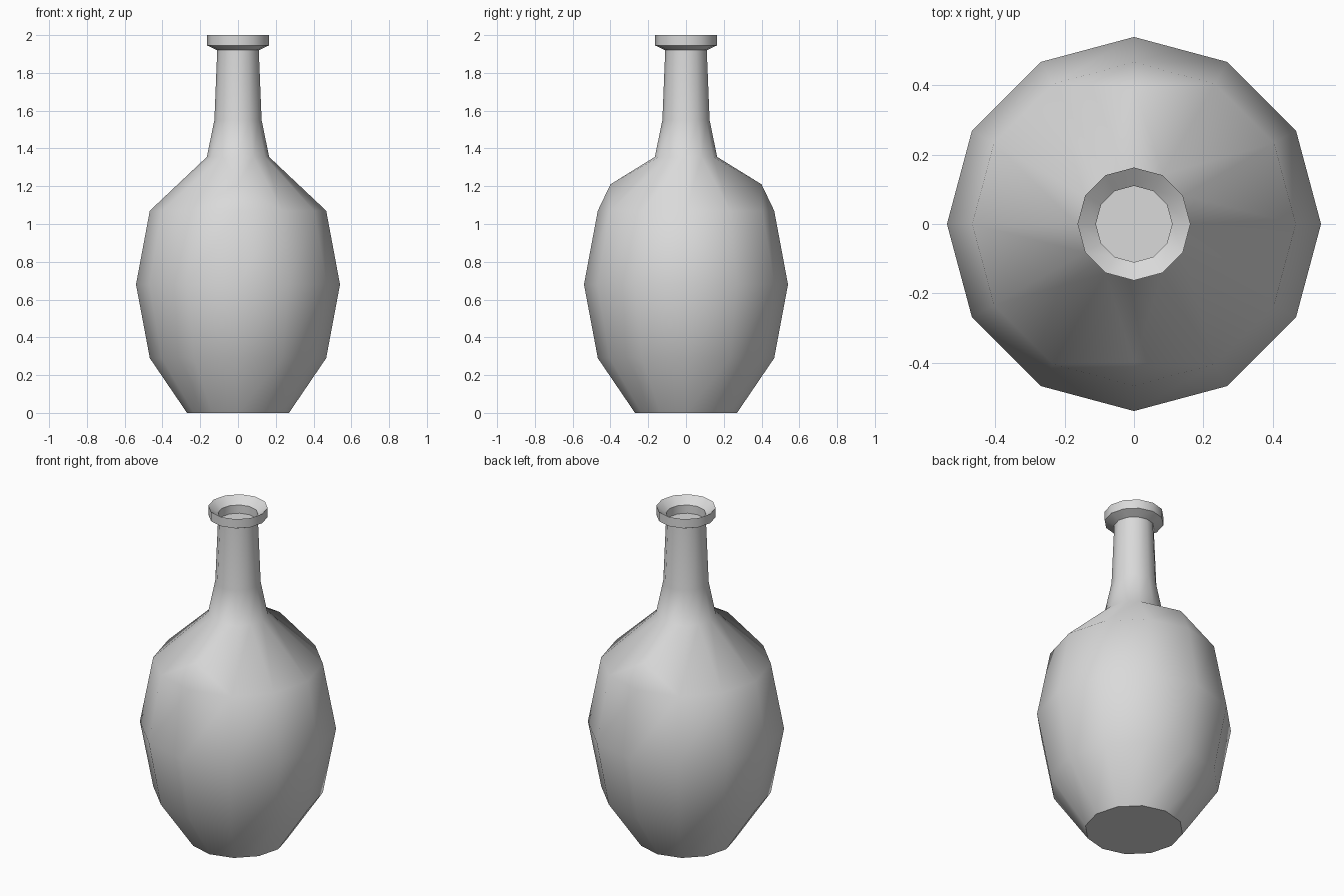
import bpy, bmesh
from math import cos, sin, pi, radians

cube = bpy.data.objects.get("Cube")
if cube:
    bpy.data.objects.remove(cube, do_unlink=True)

SIDES = 12

# single grey material
grey = bpy.data.materials.new("plain_grey")
grey.use_nodes = True
colour = (0.7, 0.7, 0.7, 1)
grey.diffuse_color = colour
grey.node_tree.nodes["Principled BSDF"].inputs["Base Color"].default_value = colour

# radius and height, from the base up the outside and down into the mouth
profile = [
    (0.27, 0.0), (0.467, 0.29), (0.54, 0.68), (0.467, 1.07),   # belly
    (0.165, 1.355), (0.125, 1.55), (0.11, 1.92),               # shoulder, neck
    (0.163, 1.945), (0.163, 2.0), (0.11, 1.96), (0.11, 1.91),  # lip, mouth
]
SHOULDER = 3

bm = bmesh.new()
rings = []
for r, z in profile:
    angles = [2 * pi * i / SIDES for i in range(SIDES)]
    rings.append([bm.verts.new((r * cos(a), r * sin(a), z)) for a in angles])
for low, high in zip(rings, rings[1:]):
    for i in range(SIDES):
        j = (i + 1) % SIDES
        bm.faces.new((low[i], low[j], high[j], high[i]))

# flat base and mouth floor
bm.faces.new(rings[0][::-1])
bm.faces.new(rings[-1])

# front and back shoulder edges bulge outwards
for i in (SIDES // 4, 3 * SIDES // 4):
    low, high = rings[SHOULDER][i], rings[SHOULDER + 1][i]
    edge = bm.edges.get((low, high))
    _, mid = bmesh.utils.edge_split(edge, low, 0.5)
    mid.co = (0, 0.40 * (1 if low.co.y > 0 else -1), 1.21)
    for face in list(mid.link_faces):
        # fan each neighbouring face from the bulge point
        for ring in (SHOULDER, SHOULDER + 1):
            for side in (i - 1, i + 1):
                v = rings[ring][side]
                for f in list(mid.link_faces):
                    if v in f.verts and len(f.verts) > 3 and not bm.edges.get((mid, v)):
                        bmesh.utils.face_split(f, mid, v)

bmesh.ops.recalc_face_normals(bm, faces=bm.faces[:])
mesh = bpy.data.meshes.new("bottle")
bm.to_mesh(mesh)
bm.free()
mesh.materials.append(grey)

bottle = bpy.data.objects.new("bottle", mesh)
bpy.context.collection.objects.link(bottle)
bpy.ops.object.select_all(action='DESELECT')
bottle.select_set(True)
bpy.context.view_layer.objects.active = bottle
bpy.ops.object.shade_smooth_by_angle(angle=radians(50))
